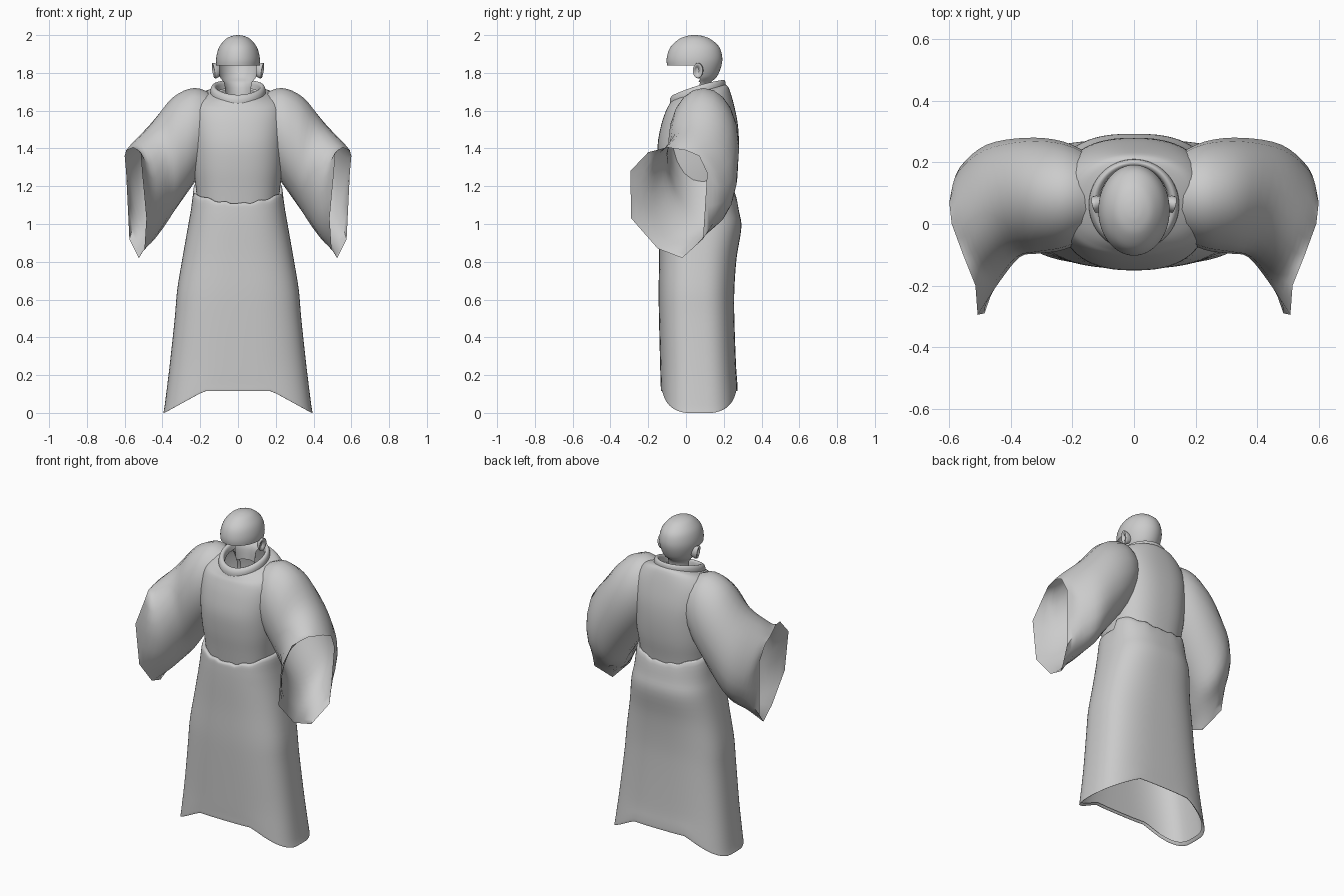
import bpy, bmesh, math
from mathutils import Vector

cloth = bpy.data.materials.new("plain grey")
cloth.diffuse_color = (0.6, 0.6, 0.6, 1)
N = 64


def ring(z, rx, y0, y1, power=2.0, lift=lambda x, y: 0.0, n=N):
    """Rounded-box outline between depths y0 and y1, with a height rule."""
    pts = []
    for i in range(n):
        c, s = math.cos(math.tau * i / n), math.sin(math.tau * i / n)
        x = rx * math.copysign(abs(c) ** (2 / power), c)
        y = (y0 + y1) / 2 + (y1 - y0) / 2 * math.copysign(abs(s) ** (2 / power), s)
        pts.append(Vector((x, y, z + lift(x, y))))
    return pts


def tilted(center, u, v, n):
    """Ellipse around a centre, spanned by two half-axis vectors."""
    c, u, v = Vector(center), Vector(u), Vector(v)
    return [c + u * math.cos(math.tau * i / n) + v * math.sin(math.tau * i / n) for i in range(n)]


def loft(name, rings, steps=4, keep=None, cap=False, angle=50, mirror=False):
    """Skin closed rings with a smooth curve running along them."""
    dense = []
    for k in range(len(rings) - 1):
        a, b, c, d = (rings[max(0, min(len(rings) - 1, k + j))] for j in (-1, 0, 1, 2))
        for s in range(steps):
            t = s / steps
            dense.append([(2 * q + (r - p) * t + (2 * p - 5 * q + 4 * r - w) * t * t
                           + (3 * q - p - 3 * r + w) * t ** 3) / 2
                          for p, q, r, w in zip(a, b, c, d)])
    dense.append(rings[-1])
    bm = bmesh.new()
    rows = [[bm.verts.new(p) for p in r] for r in dense]
    n = len(rows[0])
    for lo, hi in zip(rows, rows[1:]):
        for i in range(n):
            bm.faces.new((lo[i], lo[(i + 1) % n], hi[(i + 1) % n], hi[i]))
    if cap:
        bm.faces.new(rows[-1])
    if keep:
        gone = [f for f in bm.faces if not keep(f.calc_center_median())]
        bmesh.ops.delete(bm, geom=gone, context='FACES')
    bmesh.ops.recalc_face_normals(bm, faces=bm.faces)
    me = bpy.data.meshes.new(name)
    bm.to_mesh(me)
    bm.free()
    me.materials.append(cloth)
    ob = bpy.data.objects.new(name, me)
    bpy.context.collection.objects.link(ob)
    bpy.ops.object.select_all(action='DESELECT')
    ob.select_set(True)
    bpy.context.view_layer.objects.active = ob
    bpy.ops.object.shade_smooth_by_angle(angle=math.radians(angle))
    if mirror:
        m = ob.modifiers.new("mirror", 'MIRROR')
        m.use_mirror_merge = False
    return ob


# Skirt: hem is raised in the middle and drops to points at the sides
def hem(x, y):
    return 0.115 * max(0.0, min(1.0, (0.39 - abs(x)) / 0.21))


def waist(x, y):
    return 0.045 * (abs(x) / 0.22) ** 2 + (0.05 if y > 0.1 else 0) + 0.006 * math.sin(70 * x)


loft("skirt", [
    ring(0.012, 0.38, -0.12, 0.26, 3.0, hem),
    ring(0.0, 0.395, -0.132, 0.272, 3.0, hem),
    ring(0.04, 0.388, -0.134, 0.272, 3.0, hem),
    ring(0.25, 0.362, -0.137, 0.265, 2.9),
    ring(0.50, 0.335, -0.143, 0.256, 2.8),
    ring(0.65, 0.322, -0.145, 0.256, 2.7),
    ring(0.82, 0.294, -0.142, 0.268, 2.6),
    ring(0.98, 0.266, -0.142, 0.293, 2.6),
    ring(1.07, 0.25, -0.14, 0.28, 2.6),
    ring(1.105, 0.235, -0.135, 0.262, 2.6, waist),
    ring(1.11, 0.205, -0.115, 0.24, 2.6, waist)])


# Torso: narrows over the shoulders to the slanted neck opening
def slant(x, y):
    return 0.28 * (y - 0.07)


loft("torso", [
    ring(1.05, 0.21, -0.11, 0.235, 2.5),
    ring(1.18, 0.222, -0.128, 0.252, 2.5),
    ring(1.30, 0.238, -0.145, 0.272, 2.5),
    ring(1.42, 0.246, -0.15, 0.28, 2.5),
    ring(1.53, 0.252, -0.13, 0.274, 2.5),
    ring(1.62, 0.245, -0.105, 0.252, 2.4, lambda x, y: 0.1 * (y - 0.07)),
    ring(1.675, 0.205, -0.09, 0.227, 2.2, slant),
    ring(1.70, 0.14, -0.075, 0.208, 2.0, slant)])


# Collar: rolled band around the open neck
def roll(x, y):
    return 0.3 * (y - 0.07) + 0.012 * (abs(x) / 0.14) ** 2


loft("collar", [
    ring(1.668, 0.135, -0.068, 0.2, 2, roll),
    ring(1.68, 0.146, -0.084, 0.21, 2, roll),
    ring(1.708, 0.144, -0.084, 0.209, 2, roll),
    ring(1.724, 0.132, -0.072, 0.2, 2, roll),
    ring(1.718, 0.117, -0.056, 0.188, 2, roll),
    ring(1.685, 0.112, -0.05, 0.185, 2, roll)])

# Sleeves: wide tubes bending forward to a ragged open cuff
M = 20
cuff_corners = [(0.592, 0.112, 1.27), (0.6, 0.07, 1.36), (0.592, 0.0, 1.39),
                (0.555, -0.1, 1.405), (0.515, -0.2, 1.38), (0.508, -0.295, 1.28),
                (0.485, -0.29, 1.03), (0.495, -0.15, 0.87), (0.525, -0.02, 0.82),
                (0.575, 0.09, 0.92)]
cuff = []
for i, p in enumerate(cuff_corners):
    a, b = Vector(p), Vector(cuff_corners[(i + 1) % 10])
    cuff += [a, (a + b) / 2]
loft("sleeve", [
    tilted((0.13, 0.09, 1.52), (0, 0.13, 0), (0, 0, 0.165), M),
    tilted((0.23, 0.092, 1.47), (0.0, 0.176, 0), (0.0, 0.0, 0.25), M),
    tilted((0.33, 0.092, 1.385), (0.02, 0.188, 0), (0.015, -0.01, 0.285), M),
    tilted((0.425, 0.075, 1.262), (0.055, 0.182, 0), (0.03, -0.03, 0.272), M),
    tilted((0.50, 0.0, 1.175), (0.065, 0.185, 0.02), (0.035, -0.03, 0.268), M),
    cuff], steps=4, angle=60, mirror=True)

# Head: skull dome with the back of the neck, open at the face
loft("head", [
    ring(1.66, 0.07, -0.03, 0.118),
    ring(1.74, 0.078, -0.05, 0.126),
    ring(1.78, 0.098, -0.075, 0.164),
    ring(1.84, 0.114, -0.1, 0.188),
    ring(1.89, 0.114, -0.1, 0.191),
    ring(1.94, 0.098, -0.08, 0.174),
    ring(1.98, 0.064, -0.035, 0.128),
    ring(1.996, 0.03, 0.008, 0.084),
    ring(2.0, 0.004, 0.04, 0.05)],
    cap=True, keep=lambda c: c.z > 1.84 or c.y > 0.07)

# Ears: cupped shells standing out from the head
loft("ear", [
    tilted((0.098, 0.07, 1.81), (0, 0.02, 0), (0, 0, 0.03), 16),
    tilted((0.118, 0.066, 1.812), (0.006, 0.026, 0), (0.006, 0, 0.04), 16),
    tilted((0.13, 0.062, 1.812), (0.006, 0.026, 0), (0.006, 0, 0.04), 16),
    tilted((0.129, 0.06, 1.812), (0.004, 0.017, 0), (0.004, 0, 0.028), 16),
    tilted((0.118, 0.06, 1.812), (0, 0.008, 0), (0, 0, 0.014), 16)],
    steps=2, cap=True, mirror=True)
